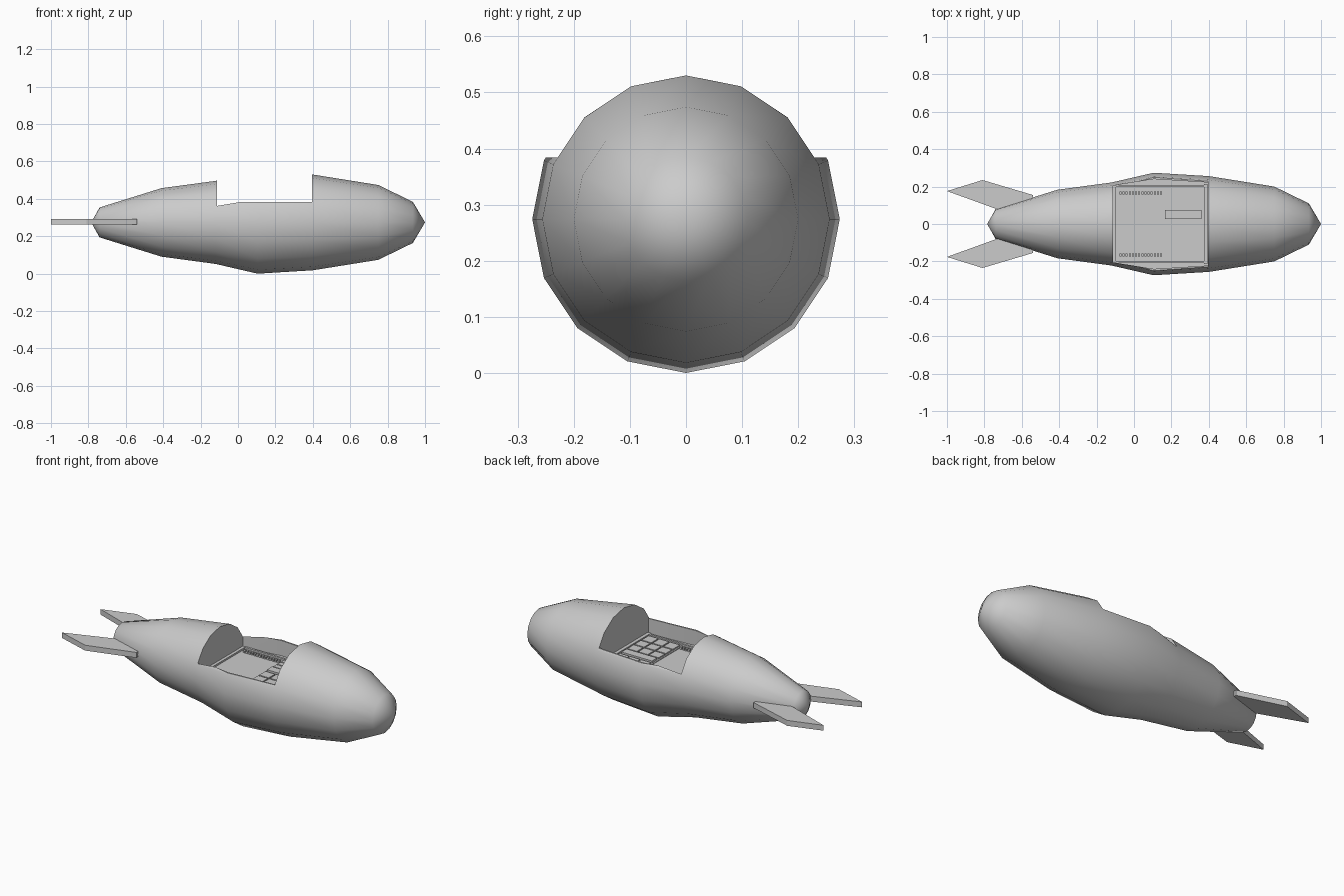
import bpy, bmesh
from math import cos, sin, pi, radians

if "Cube" in bpy.data.objects:
    bpy.data.objects.remove(bpy.data.objects["Cube"])

AXIS_Z = 0.274          # height of the hull centreline
FLOOR_Z = 0.297         # height of the cockpit floor


def make_object(name, bm):
    bmesh.ops.recalc_face_normals(bm, faces=bm.faces)
    mesh = bpy.data.meshes.new(name)
    bm.to_mesh(mesh)
    bm.free()
    obj = bpy.data.objects.new(name, mesh)
    bpy.context.collection.objects.link(obj)
    return obj


def prism(name, outline, z0, z1):
    bm = bmesh.new()
    low = [bm.verts.new((x, y, z0)) for x, y in outline]
    high = [bm.verts.new((x, y, z1)) for x, y in outline]
    bm.faces.new(low)
    bm.faces.new(high)
    n = len(outline)
    for i in range(n):
        j = (i + 1) % n
        bm.faces.new((low[i], low[j], high[j], high[i]))
    return make_object(name, bm)


def box(name, x0, x1, y0, y1, z0, z1):
    return prism(name, [(x0, y0), (x1, y0), (x1, y1), (x0, y1)], z0, z1)


def lathe_x(name, tail, rings, nose, sides=16):
    bm = bmesh.new()
    loops = [[bm.verts.new((x, r * cos(2 * pi * i / sides),
                            AXIS_Z + r * sin(2 * pi * i / sides)))
              for i in range(sides)] for x, r in rings]
    start = bm.verts.new((tail, 0, AXIS_Z))
    end = bm.verts.new((nose, 0, AXIS_Z))
    for i in range(sides):
        j = (i + 1) % sides
        bm.faces.new((start, loops[0][j], loops[0][i]))
        bm.faces.new((end, loops[-1][i], loops[-1][j]))
        for a, b in zip(loops, loops[1:]):
            bm.faces.new((a[i], a[j], b[j], b[i]))
    return make_object(name, bm)


# Hull: a 16-sided spindle
hull = lathe_x("hull", -0.785,
               [(-0.74, 0.08), (-0.41, 0.183), (-0.12, 0.222), (0.105, 0.274),
                (0.40, 0.256), (0.75, 0.2), (0.935, 0.11)], 1.0)

# Cockpit opening and the well below it
half = [(-0.113, 0.205), (0.105, 0.24), (0.395, 0.222)]
well = half + [(x, -y) for x, y in reversed(half)]
cutters = [box("opening_cutter", -0.113, 0.395, -0.5, 0.5, 0.384, 0.8),
           prism("well_cutter", well, FLOOR_Z, 0.42)]
bpy.context.view_layer.objects.active = hull
for cutter in cutters:
    cutter.hide_render = True
    mod = hull.modifiers.new("cut", "BOOLEAN")
    mod.operation = "DIFFERENCE"
    mod.solver = "EXACT"
    mod.object = cutter
    bpy.ops.object.modifier_apply(modifier=mod.name)
for cutter in cutters:
    bpy.data.objects.remove(cutter)
bpy.ops.object.select_all(action="DESELECT")
hull.select_set(True)
bpy.ops.object.shade_smooth_by_angle(angle=radians(50))

# Tail fins
fin = [(-1.0, 0.176), (-0.81, 0.235), (-0.54, 0.155), (-0.54, 0.07), (-0.735, 0.08)]
for side, name in ((1, "left_fin"), (-1, "right_fin")):
    prism(name, [(x, y * side) for x, y in fin], 0.262, 0.293)

# Floor frame
box("frame_rear", -0.112, -0.095, -0.205, 0.205, FLOOR_Z - 0.005, FLOOR_Z + 0.01)
box("frame_front", 0.375, 0.394, -0.215, 0.215, FLOOR_Z - 0.005, FLOOR_Z + 0.01)
for side, name in ((1, "left"), (-1, "right")):
    y0, y1 = sorted((0.197 * side, 0.209 * side))
    box("frame_" + name, -0.095, 0.375, y0, y1, FLOOR_Z - 0.005, FLOOR_Z + 0.01)
    # Rows of small switches beside the seat area
    for i in range(14):
        x = -0.078 + i * 0.0167
        y = 0.165 * side
        box(f"{name}_switch_{i}", x, x + 0.011, y - 0.008, y + 0.008,
            FLOOR_Z - 0.002, FLOOR_Z + 0.012)

# Console with keys
box("console", 0.157, 0.372, -0.193, 0.193, FLOOR_Z - 0.005, FLOOR_Z + 0.004)
KEY_Z = FLOOR_Z + 0.012
columns = [(0.165, 0.226), (0.234, 0.295), (0.303, 0.364)]
rows = [(0.157, 0.186), (0.121, 0.15), (0.085, 0.114),
        (-0.043, 0.014), (-0.108, -0.051), (-0.18, -0.116)]
for r, (y0, y1) in enumerate(rows):
    for c, (x0, x1) in enumerate(columns):
        box(f"key_{r}_{c}", x0, x1, y0, y1, FLOOR_Z, KEY_Z)
box("console_screen", 0.165, 0.36, 0.027, 0.074, FLOOR_Z, KEY_Z + 0.004)
